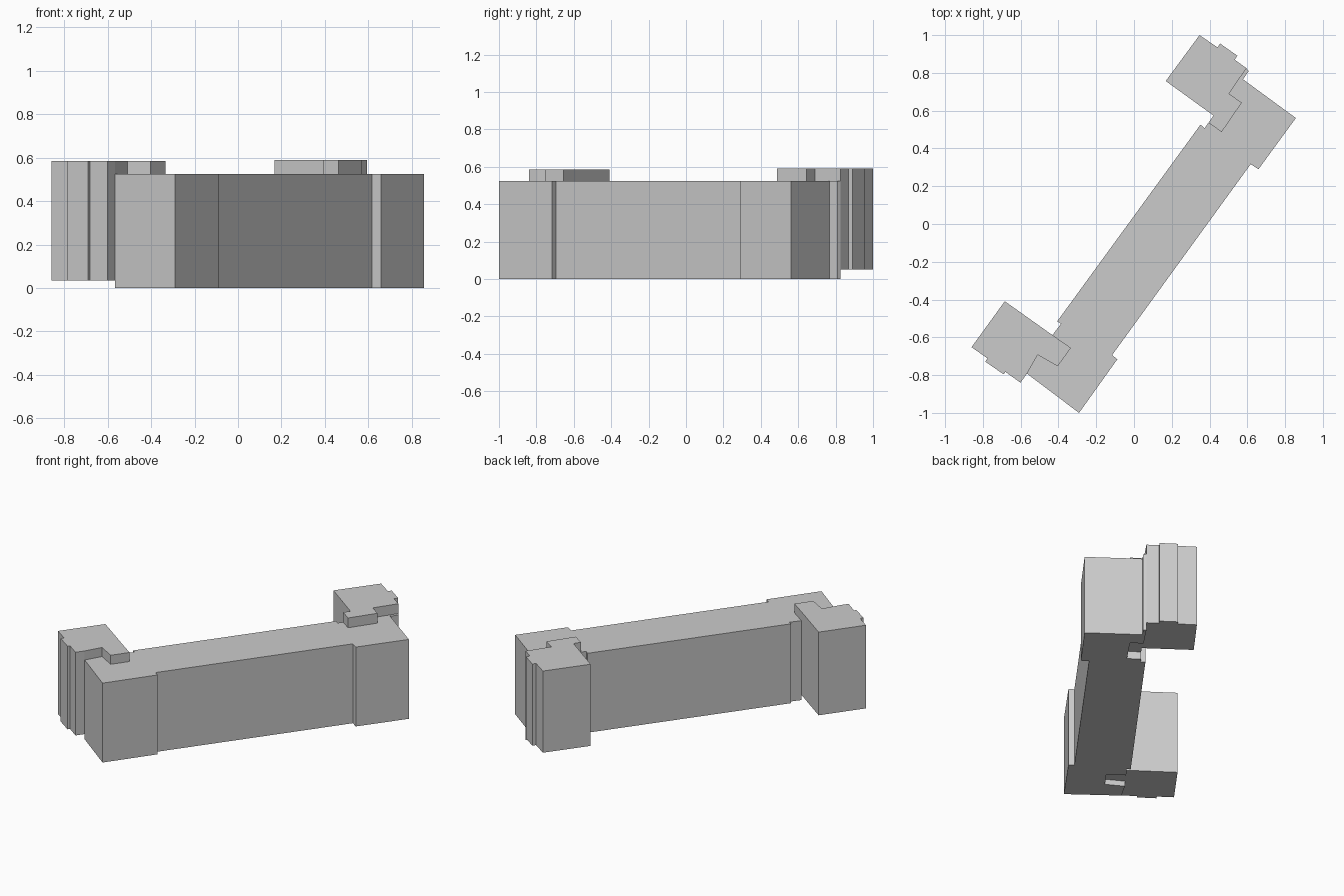
import bpy
import bmesh

# Remove the default cube only
default_cube = bpy.data.objects.get("Cube")
if default_cube:
    bpy.data.objects.remove(default_cube, do_unlink=True)

# One plain grey for every wall and roof
grey = bpy.data.materials.new("plain grey")
grey.use_nodes = True
grey_colour = (0.6, 0.6, 0.6, 1.0)
grey.diffuse_color = grey_colour
grey.node_tree.nodes["Principled BSDF"].inputs["Base Color"].default_value = grey_colour


def extrude_footprint(name, outline, bottom, top):
    """Raise a closed ground outline into a solid block."""
    bm = bmesh.new()
    base = bm.faces.new([bm.verts.new((x, y, bottom)) for x, y in outline])
    raised = bmesh.ops.extrude_face_region(bm, geom=[base])
    upper = [v for v in raised["geom"] if isinstance(v, bmesh.types.BMVert)]
    bmesh.ops.translate(bm, verts=upper, vec=(0, 0, top - bottom))
    bmesh.ops.recalc_face_normals(bm, faces=bm.faces)
    mesh = bpy.data.meshes.new(name)
    bm.to_mesh(mesh)
    bm.free()
    mesh.materials.append(grey)
    block = bpy.data.objects.new(name, mesh)
    bpy.context.collection.objects.link(block)
    return block


# Stepped joints shared by the long hall and each stair tower
back_joint = [(.595, .825), (.503, .689), (.571, .643), (.464, .487),
              (.394, .536), (.421, .574)]
front_joint = [(-.432, -.588), (-.334, -.656), (-.404, -.753),
               (-.51, -.693), (-.567, -.792)]

# Long hall: right wall, back end, back joint, left wall, front joint
hall_right_wall = [(-.291, -1), (-.088, -.716), (-.116, -.694),
                   (.618, .317), (.659, .29)]
hall_back_end = [(.857, .561), (.577, .766), (.607, .809)]
hall_left_wall = [(.374, .507), (.352, .526), (-.407, -.516), (-.386, -.528)]
extrude_footprint(
    "long_hall",
    hall_right_wall + hall_back_end + back_joint[:-1] + hall_left_wall + front_joint,
    0, .525)

# Back tower: outer walls with stepped end, closed by the joint
back_outer = [(.168, .757), (.347, 1), (.442, .935), (.456, .955),
              (.547, .891), (.533, .87)]
extrude_footprint("back_tower", back_outer + back_joint, .05, .59)

# Front tower: stepped end and outer walls, closed by the joint
front_outer = [(-.601, -.84), (-.681, -.783), (-.69, -.796), (-.787, -.729),
               (-.776, -.711), (-.86, -.652), (-.684, -.409)]
extrude_footprint("front_tower", front_joint + front_outer, .035, .585)
